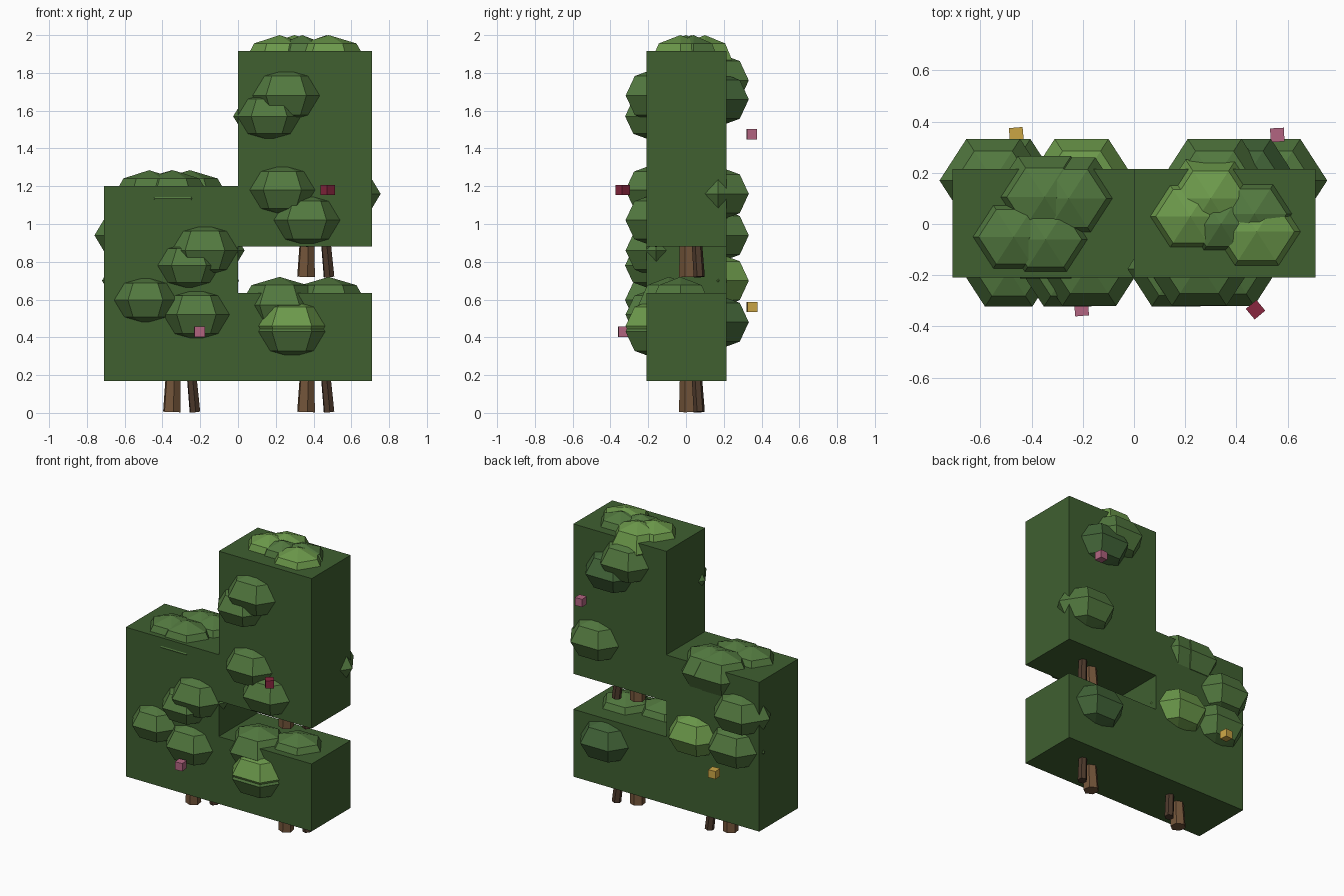
import bpy, bmesh, math
from mathutils import Matrix, Vector

if "Cube" in bpy.data.objects:
    bpy.data.objects.remove(bpy.data.objects["Cube"])


def material(name, rgb):
    m = bpy.data.materials.new(name)
    m.diffuse_color = (*rgb, 1)
    m.use_nodes = True
    m.node_tree.nodes["Principled BSDF"].inputs["Base Color"].default_value = m.diffuse_color
    return m


MATS = {
    "hedge": material("hedge_green", (0.05, 0.115, 0.03)),
    "dark": material("leaf_dark", (0.055, 0.13, 0.04)),
    "mid": material("leaf_mid", (0.085, 0.19, 0.05)),
    "light": material("leaf_light", (0.15, 0.32, 0.07)),
    "bark": material("bark", (0.17, 0.09, 0.042)),
    "bark_dark": material("bark_dark", (0.075, 0.042, 0.025)),
    "pink": material("petal_pink", (0.45, 0.13, 0.22)),
    "red": material("petal_red", (0.25, 0.02, 0.05)),
    "yellow": material("petal_yellow", (0.6, 0.38, 0.06)),
}


def finish(name, bm, mat):
    bmesh.ops.recalc_face_normals(bm, faces=bm.faces)
    me = bpy.data.meshes.new(name)
    bm.to_mesh(me)
    bm.free()
    me.materials.append(MATS[mat])
    ob = bpy.data.objects.new(name, me)
    bpy.context.collection.objects.link(ob)
    return ob


def clump(name, x, y, z, half_width, height, mat):
    # Six-sided, four-ring flattened leaf ball with a corner facing front and back
    bm = bmesh.new()
    bmesh.ops.create_uvsphere(bm, u_segments=6, v_segments=4, radius=1)
    scale = Matrix.Diagonal((half_width / math.cos(math.pi / 6), half_width * 1.03, height, 1))
    bm.transform(Matrix.Translation((x, y, z)) @ scale @ Matrix.Rotation(math.pi / 6, 4, 'Z'))
    finish(name, bm, mat)


def trunk(name, base, top, r0, r1, mat):
    # Tapered six-sided stem from base to top
    base, top = Vector(base), Vector(top)
    bm = bmesh.new()
    d = top - base
    bmesh.ops.create_cone(bm, cap_ends=True, segments=6, radius1=r0, radius2=r1, depth=d.length)
    rot = Vector((0, 0, 1)).rotation_difference(d).to_matrix().to_4x4()
    bm.transform(Matrix.Translation((base + top) / 2) @ rot @ Matrix.Rotation(0.15, 4, 'Z'))
    finish(name, bm, mat)


# Clipped hedge body: stepped outline extruded front to back
outline = [(-.71, .17), (.71, .17), (.71, .635), (0, .635), (0, .88),
           (.71, .88), (.71, 1.915), (0, 1.915), (0, 1.2), (-.71, 1.2)]
bm = bmesh.new()
face = bm.faces.new([bm.verts.new((x, -.21, z)) for x, z in outline])
ext = bmesh.ops.extrude_face_region(bm, geom=[face])
bmesh.ops.translate(bm, vec=(0, .425, 0),
                    verts=[v for v in ext["geom"] if isinstance(v, bmesh.types.BMVert)])
finish("hedge_body", bm, "hedge")

# Leaf clumps on the front face: x, z, half width, colour
front = [(.255, 1.68, .185, "mid"), (.165, 1.57, .165, "mid"), (.235, 1.18, .175, "mid"),
         (.365, 1.02, .18, "mid"), (-.175, .86, .182, "mid"), (-.26, .78, .16, "mid"),
         (-.49, .597, .16, "mid"), (-.22, .52, .18, "mid"),
         (.285, .43, .182, "mid"), (.285, .46, .182, "light")]
for i, (x, z, w, m) in enumerate(front):
    clump(f"front_leaf_clump_{i}", x, -.345 + w * 1.03, z, w, w * .79, m)

# Leaf clumps on the back face
back = [(.43, 1.66, "dark"), (.315, 1.76, "mid"), (.545, 1.16, "mid"), (.47, .48, "dark"),
        (-.205, .70, "light"), (-.55, .94, "mid"), (-.51, .70, "mid")]
for i, (x, z, m) in enumerate(back):
    clump(f"back_leaf_clump_{i}", x, .17, z, .182, .145, m)

# Leaf clumps sunk into the three top surfaces: x, y, surface z, half width, colour
tops = [(-.35, .105, 1.2, .18, "mid"), (-.255, .1, 1.2, .18, "mid"),
        (-.47, -.05, 1.2, .168, "mid"), (-.345, -.06, 1.2, .172, "mid"),
        (.30, .10, 1.915, .17, "light"), (.22, .03, 1.915, .165, "light"),
        (.34, 0, 1.915, .14, "mid"), (.47, .04, 1.915, .155, "mid"),
        (.48, -.03, 1.915, .18, "light"),
        (.22, -.09, .635, .182, "mid"), (.48, -.03, .635, .18, "mid")]
for i, (x, y, z, w, m) in enumerate(tops):
    clump(f"top_leaf_clump_{i}", x, y, z - .065, w, .15, m)

# Pairs of stems below each hedge block
for i, (dx, dz) in enumerate([(-.355, 0), (.355, 0), (.355, .715)]):
    trunk(f"main_stem_{i}", (dx + .005, .012, dz + .005), (dx + .015, .008, dz + .3),
          .05, .038, "bark")
    trunk(f"side_stem_{i}", (dx + .127, .07, dz + .005), (dx + .10, .05, dz + .3),
          .03, .026, "bark_dark")

# Small cube flowers: x, y, z, turn, colour
flowers = [(-.205, -.332, .43, 5, "pink"), (.475, -.335, 1.18, 40, "red"),
           (.56, .348, 1.475, 3, "pink"), (-.46, .35, .56, 5, "yellow")]
for i, (x, y, z, a, m) in enumerate(flowers):
    bm = bmesh.new()
    bmesh.ops.create_cube(bm, size=.054)
    bm.transform(Matrix.Translation((x, y, z)) @ Matrix.Rotation(math.radians(a), 4, 'Z'))
    finish(f"flower_{i}", bm, m)
